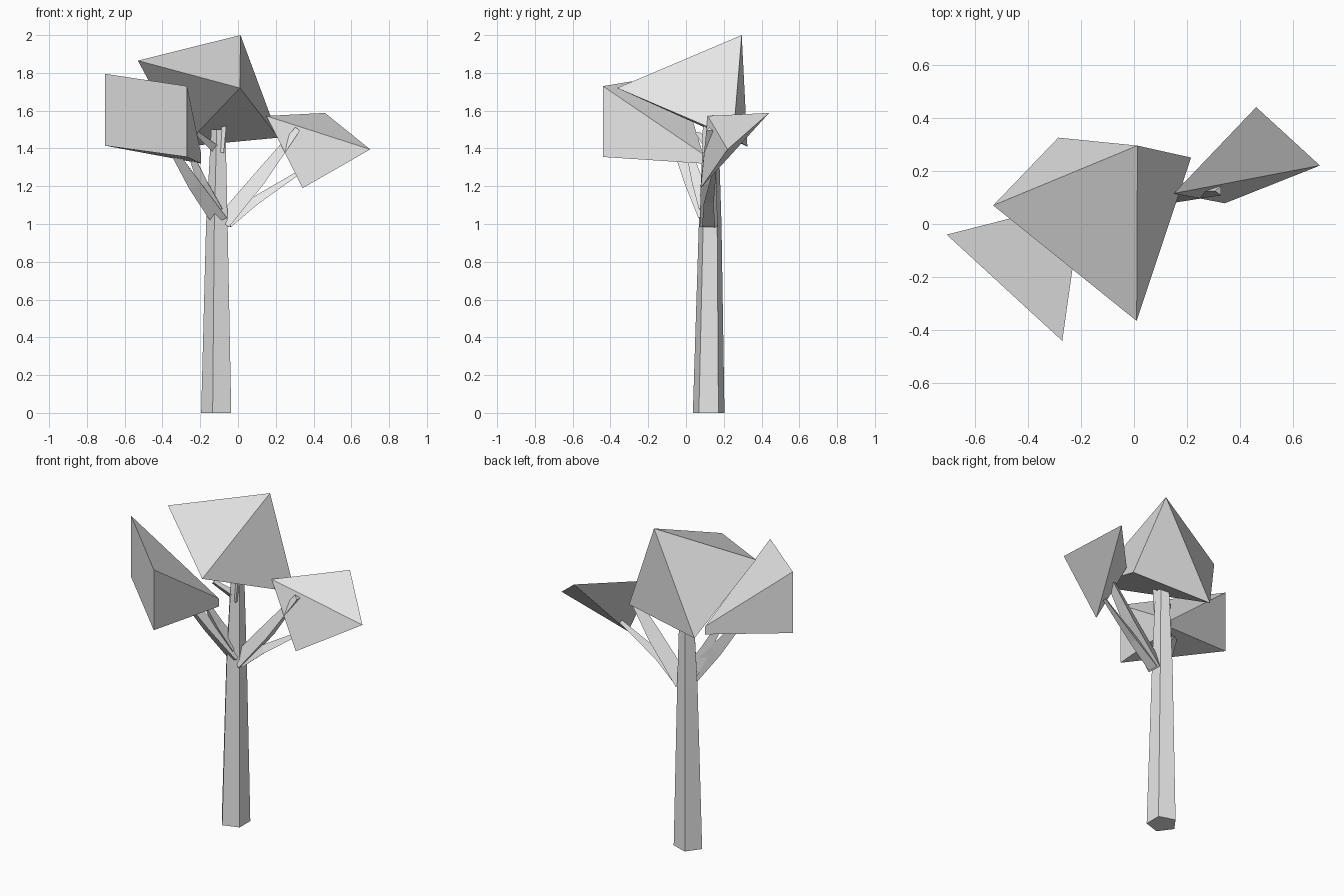
import bpy
import bmesh
from math import cos, sin, pi
from mathutils import Vector

cube = bpy.data.objects.get("Cube")
if cube:
    bpy.data.objects.remove(cube, do_unlink=True)

# One plain grey for the whole tree
grey = bpy.data.materials.new("plain_grey")
grey.use_nodes = True
tone = (0.8, 0.8, 0.8, 1)
grey.diffuse_color = tone
for node in grey.node_tree.nodes:
    if node.type == 'BSDF_PRINCIPLED':
        node.inputs["Base Color"].default_value = tone


def finish(name, bm):
    bmesh.ops.recalc_face_normals(bm, faces=bm.faces[:])
    mesh = bpy.data.meshes.new(name)
    bm.to_mesh(mesh)
    bm.free()
    mesh.materials.append(grey)
    obj = bpy.data.objects.new(name, mesh)
    bpy.context.collection.objects.link(obj)
    return obj


def crown(name, corners):
    """Faceted leaf mass: convex solid around a few corners."""
    bm = bmesh.new()
    for c in corners:
        bm.verts.new(c)
    bmesh.ops.convex_hull(bm, input=bm.verts[:])
    return finish(name, bm)


def limb(name, points, radii, sides=3, turn=pi, axis=None):
    """Tapered prism running through the given points."""
    bm = bmesh.new()
    pts = [Vector(p) for p in points]
    d = Vector(axis) if axis else (pts[-1] - pts[0]).normalized()
    u = Vector((0, 1, 0)).cross(d).normalized()
    v = d.cross(u)
    rings = []
    for p, r in zip(pts, radii):
        angles = [turn + 2 * pi * i / sides for i in range(sides)]
        rings.append([bm.verts.new(p + r * (cos(a) * u + sin(a) * v)) for a in angles])
    for low, high in zip(rings, rings[1:]):
        for i in range(sides):
            j = (i + 1) % sides
            bm.faces.new((low[i], low[j], high[j], high[i]))
    bm.faces.new(rings[0][::-1])
    bm.faces.new(rings[-1])
    return finish(name, bm)


# Five-sided trunk
limb("trunk", [(-0.107, 0.12, 0), (-0.106, 0.128, 1.0), (-0.1, 0.132, 1.5)],
     [0.088, 0.063, 0.042], sides=5, axis=(0, 0, 1))

# Branches and their forks
limb("left_branch", [(-0.07, 0.12, 1.0), (0.12, 0.12, 1.23), (0.32, 0.125, 1.5)],
     [0.055, 0.048, 0.02])
limb("left_twig", [(-0.05, 0.12, 1.0), (0.1, 0.12, 1.12), (0.34, 0.15, 1.28)],
     [0.04, 0.03, 0.012])
limb("right_branch", [(-0.09, 0.11, 1.03), (-0.22, 0.03, 1.21), (-0.36, -0.06, 1.42)],
     [0.055, 0.045, 0.02])
limb("right_twig", [(-0.11, 0.11, 1.08), (-0.18, 0.06, 1.22), (-0.26, 0.01, 1.4)],
     [0.05, 0.035, 0.015])
limb("top_twig", [(-0.09, 0.11, 1.38), (-0.062, 0.1, 1.57)], [0.03, 0.01])
limb("top_side_twig", [(-0.11, 0.12, 1.4), (-0.21, 0.06, 1.48)], [0.03, 0.015])

# Leaf crowns
crown("top_crown", [(0.013, 0.295, 2.0), (-0.53, 0.07, 1.865), (0.01, -0.365, 1.72),
                    (0.215, 0.25, 1.457), (-0.285, 0.325, 1.41)])
crown("right_crown", [(-0.705, -0.04, 1.795), (-0.705, -0.04, 1.415),
                      (-0.27, -0.44, 1.73), (-0.27, -0.44, 1.355),
                      (-0.195, 0.09, 1.37), (-0.195, 0.09, 1.32)])
crown("left_crown", [(0.15, 0.115, 1.572), (0.46, 0.44, 1.588),
                     (0.7, 0.22, 1.395), (0.342, 0.078, 1.19)])
